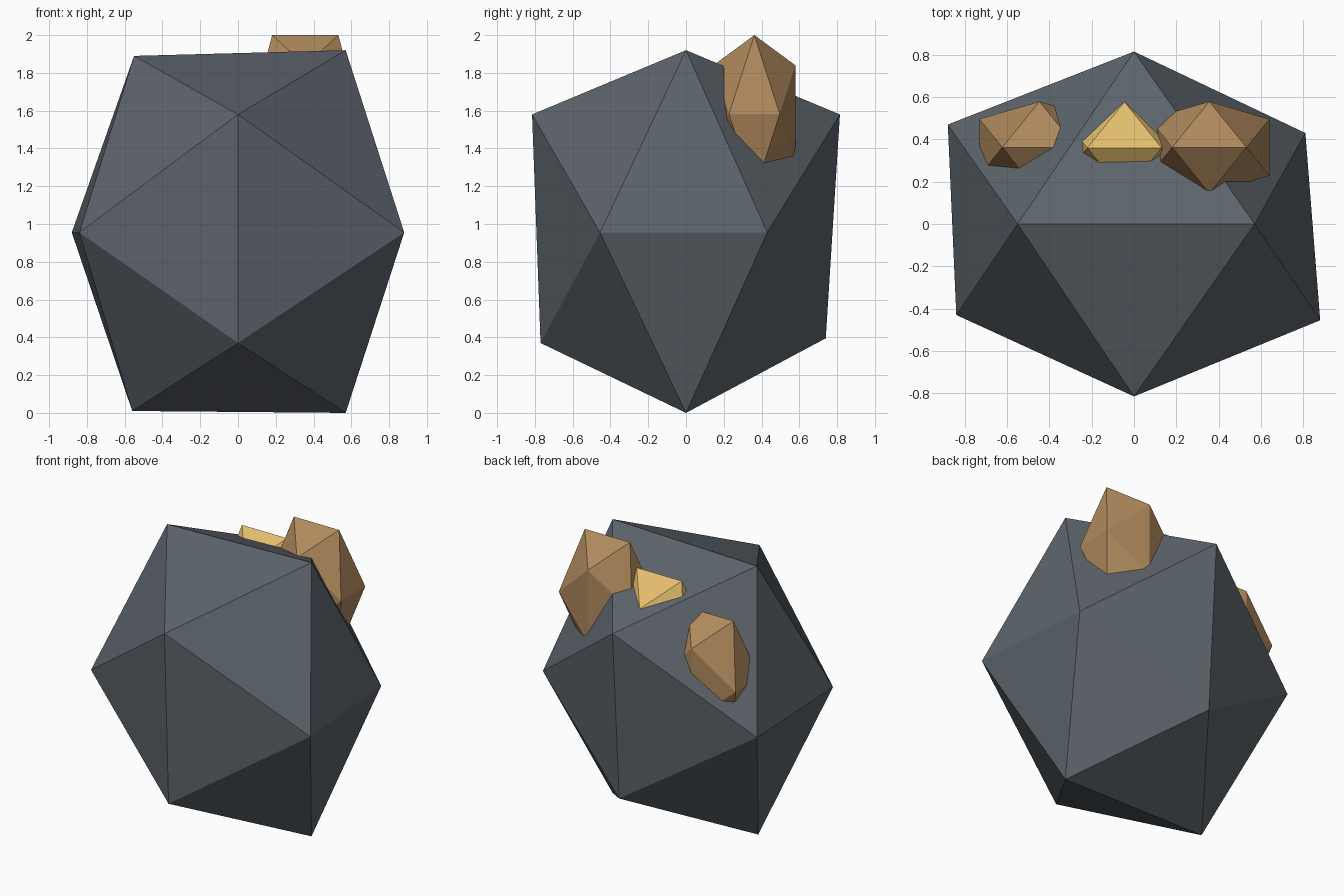
import bpy, bmesh
from mathutils import Vector

if "Cube" in bpy.data.objects:
    bpy.data.objects.remove(bpy.data.objects["Cube"])

PHI = (1 + 5 ** 0.5) / 2


def hull(name, points, color, location=(0, 0, 0)):
    """Flat-shaded convex solid around a handful of corner points."""
    bm = bmesh.new()
    for p in points:
        bm.verts.new(p)
    bmesh.ops.convex_hull(bm, input=bm.verts[:])
    bmesh.ops.recalc_face_normals(bm, faces=bm.faces[:])
    mesh = bpy.data.meshes.new(name)
    bm.to_mesh(mesh)
    bm.free()
    mat = bpy.data.materials.get(color[0]) or bpy.data.materials.new(color[0])
    mat.diffuse_color = (*color[1], 1)
    mat.use_nodes = True
    mat.node_tree.nodes["Principled BSDF"].inputs["Base Color"].default_value = mat.diffuse_color
    mesh.materials.append(mat)
    obj = bpy.data.objects.new(name, mesh)
    obj.location = location
    bpy.context.collection.objects.link(obj)
    return obj


def twenty_sided(half):
    """Twelve corners of an icosahedron stretched to the given half sizes."""
    hx, hy, hz = half
    pts = []
    for a in (-1, 1):
        for b in (-1, 1):
            pts.append(Vector((a * hx / PHI, 0, b * hz)))
            pts.append(Vector((0, a * hy, b * hz / PHI)))
            pts.append(Vector((a * hx, b * hy / PHI, 0)))
    return pts


STONE = ("stone", (0.107, 0.127, 0.147))
COPPER = ("copper_ore", (0.43, 0.25, 0.107))
GOLD = ("gold_ore", (0.77, 0.51, 0.155))

# Boulder: slightly irregular icosahedron
hull("boulder", [
    (-0.55, 0, 1.89), (0.57, 0, 1.92), (-0.56, 0, 0.01), (0.57, 0, 0),
    (0, -0.815, 1.58), (0, 0.815, 1.58), (0, -0.77, 0.37), (0, 0.74, 0.395),
    (-0.88, 0.47, 0.955), (0.81, 0.43, 0.955),
    (-0.84, -0.43, 0.955), (0.88, -0.455, 0.955)], STONE)

# Ore nuggets: same stretched shape sunk into the back of the boulder
nugget = twenty_sided((0.284, 0.217, 0.418))
for name, loc, color in (
        ("ore_nugget_right", (0.356, 0.362, 1.582), COPPER),
        ("ore_nugget_left", (-0.447, 0.362, 1.245), COPPER),
        ("ore_nugget_middle", (-0.045, 0.36, 1.417), GOLD)):
    hull(name, nugget, color, loc)
